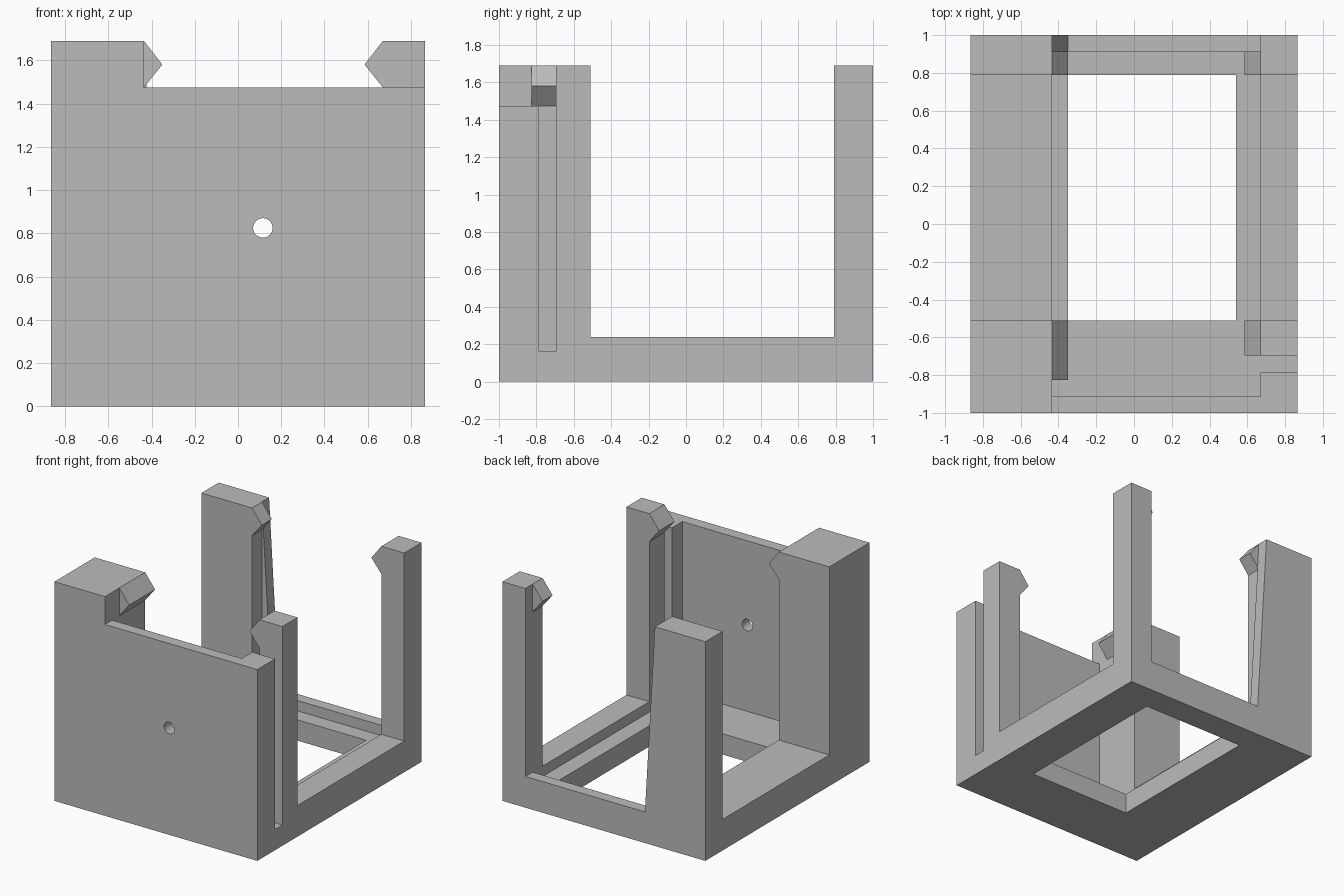
import bpy, bmesh
from mathutils import Vector

cube = bpy.data.objects.get("Cube")
if cube:
    bpy.data.objects.remove(cube, do_unlink=True)

grey = bpy.data.materials.new("plain grey")
grey.use_nodes = True
COLOUR = (0.5, 0.5, 0.5, 1)
grey.diffuse_color = COLOUR
grey.node_tree.nodes["Principled BSDF"].inputs["Base Color"].default_value = COLOUR

# Main levels and edges
X, Y = 0.865, 1.0                  # outer half sizes
FLOOR, RIM, WALL, TOP = 0.16, 0.24, 1.475, 1.69
XL, XR = -0.435, 0.67              # inner faces of the columns
FRONT, BACK = -0.51, 0.79          # column faces toward the middle
POCKET = 0.912                     # half depth of the board pocket


def prism(name, points, axis, lo, hi):
    """Extrude a closed profile along y (x,z points) or z (x,y points)."""
    place = {"y": lambda a, b, t: Vector((a, t, b)),
             "z": lambda a, b, t: Vector((a, b, t))}[axis]
    bm = bmesh.new()
    face = bm.faces.new([bm.verts.new(place(a, b, lo)) for a, b in points])
    side = bmesh.ops.extrude_face_region(bm, geom=[face])["geom"]
    shift = place(0, 0, hi - lo)
    bmesh.ops.translate(bm, vec=shift,
                        verts=[v for v in side if isinstance(v, bmesh.types.BMVert)])
    bmesh.ops.recalc_face_normals(bm, faces=bm.faces)
    mesh = bpy.data.meshes.new(name)
    bm.to_mesh(mesh)
    bm.free()
    mesh.materials.append(grey)
    obj = bpy.data.objects.new(name, mesh)
    bpy.context.collection.objects.link(obj)
    return obj


def box(name, x0, x1, y0, y1, z0, z1):
    return prism(name, [(x0, y0), (x1, y0), (x1, y1), (x0, y1)], "z", z0, z1)


def cut(obj, cutter):
    cutter.hide_render = True
    mod = obj.modifiers.new("cut", "BOOLEAN")
    mod.operation, mod.solver, mod.object = "DIFFERENCE", "EXACT", cutter
    bpy.context.view_layer.objects.active = obj
    bpy.ops.object.modifier_apply(modifier=mod.name)
    bpy.data.objects.remove(cutter, do_unlink=True)


# Base frame with a stepped pocket, a window and the slot's lower end
base = box("base_frame", -X, X, -Y, Y, 0, RIM)
cut(base, box("pocket_cutter", XL, XR, -POCKET, POCKET, FLOOR, 0.5))
cut(base, box("window_cutter", -0.35, 0.54, FRONT, BACK, -0.2, 0.5))
cut(base, box("slot_cutter", 0.6, 1.0, -0.785, -0.695, FLOOR, 0.5))

# Front wall with a return at the slot and a round hole
wall = prism("front_wall", [(XL, -Y), (X, -Y), (X, -0.785), (XR, -0.785),
                            (XR, -POCKET), (XL, -POCKET)], "z", RIM, WALL)
bpy.ops.mesh.primitive_cylinder_add(vertices=32, radius=0.045, depth=0.5,
                                    location=(0.115, -0.95, 0.825),
                                    rotation=(1.5707963, 0, 0))
cut(wall, bpy.context.object)

# Corner columns
box("front_right_column", -X, XL, -Y, FRONT, RIM, TOP)
box("back_right_column", -X, XL, BACK, Y, RIM, TOP)
box("front_left_post", XR, X, -0.695, FRONT, RIM, TOP)
box("back_left_post", XR, X, BACK, Y, RIM, TOP)

# Tapered rib along the back column
prism("back_column_rib", [(XL, RIM), (-0.35, RIM), (XL, TOP)], "y", POCKET, Y)

# Pointed snap hooks at the column tops
for name, x, side, y0, y1 in [("front_right_hook", XL, 1, -0.825, FRONT),
                              ("back_right_hook", XL, 1, BACK, POCKET),
                              ("front_left_hook", XR, -1, -0.695, FRONT),
                              ("back_left_hook", XR, -1, BACK, POCKET)]:
    prism(name, [(x, WALL), (x + side * 0.085, 1.58), (x, TOP)], "y", y0, y1)
